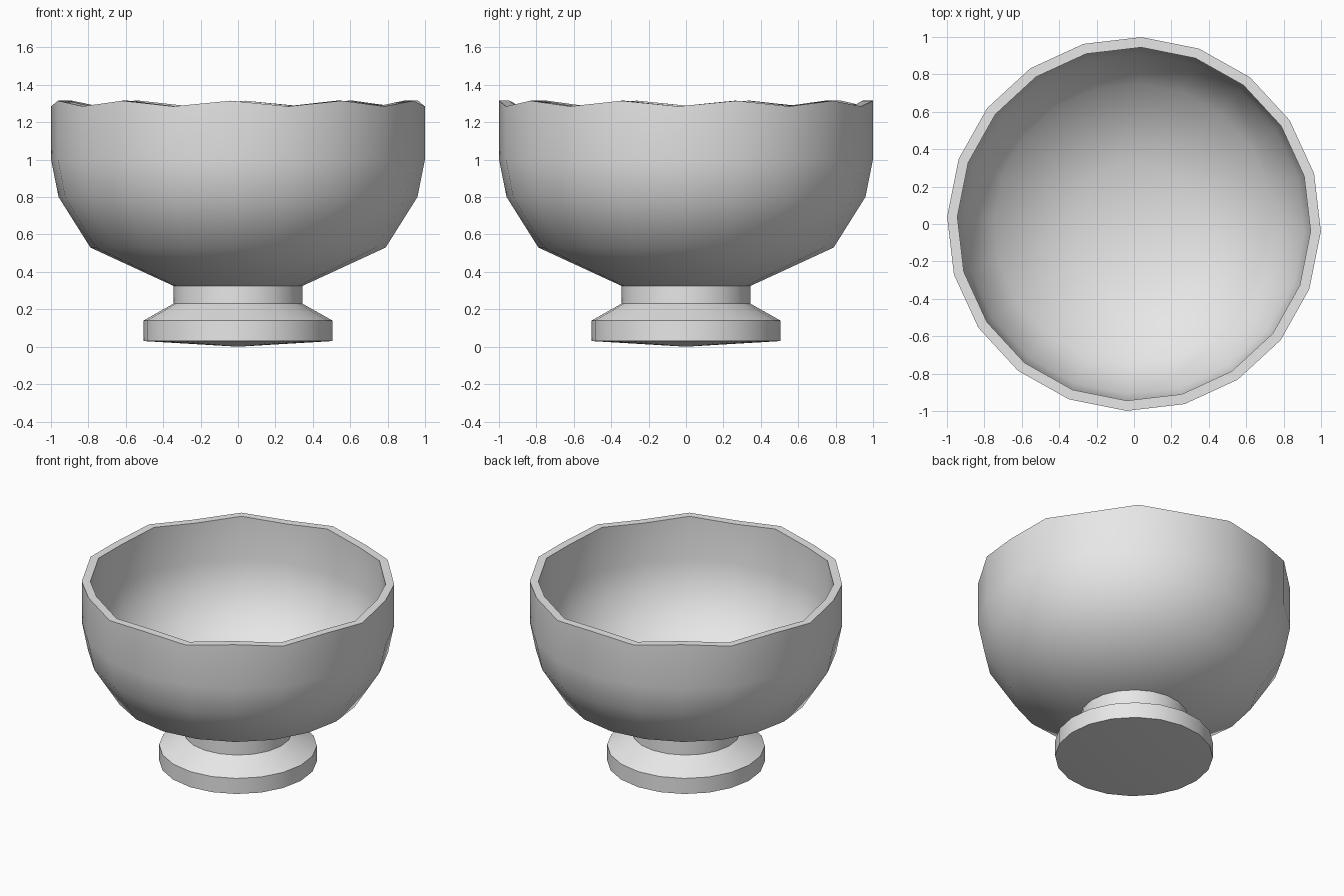
import bpy
import bmesh
from math import cos, sin, radians

SIDES = 20
START = radians(87.7)
RIM_WAVE = 0.03
RIM_TOP = 1.315

if "Cube" in bpy.data.objects:
    bpy.data.objects.remove(bpy.data.objects["Cube"], do_unlink=True)

grey = bpy.data.materials.new("plain grey")
grey.use_nodes = True
grey.diffuse_color = (0.8, 0.8, 0.8, 1)
grey.node_tree.nodes["Principled BSDF"].inputs["Base Color"].default_value = (0.8, 0.8, 0.8, 1)


def lathe(name, profile):
    """Turn (radius, height) points around z; points at RIM_TOP get a wavy edge."""
    bm = bmesh.new()
    rings = []
    for r, z in profile:
        if r == 0:
            rings.append([bm.verts.new((0, 0, z))] * SIDES)
            continue
        ring = []
        for k in range(SIDES):
            a = START + radians(360 / SIDES) * k
            dip = RIM_WAVE if z == RIM_TOP and k % 2 else 0
            ring.append(bm.verts.new((r * cos(a), r * sin(a), z - dip)))
        rings.append(ring)
    for low, high in zip(rings, rings[1:]):
        for k in range(SIDES):
            n = (k + 1) % SIDES
            corners = dict.fromkeys((low[k], low[n], high[n], high[k]))
            bm.faces.new(list(corners))
    bmesh.ops.recalc_face_normals(bm, faces=bm.faces)
    mesh = bpy.data.meshes.new(name)
    bm.to_mesh(mesh)
    bm.free()
    mesh.materials.append(grey)
    obj = bpy.data.objects.new(name, mesh)
    bpy.context.collection.objects.link(obj)
    bpy.ops.object.select_all(action='DESELECT')
    obj.select_set(True)
    bpy.context.view_layer.objects.active = obj
    bpy.ops.object.shade_smooth_by_angle(angle=radians(40))
    return obj


# Bowl: outer wall up to the scalloped rim, then down the inner wall
lathe("bowl", [
    (0, 0.325), (0.345, 0.325), (0.79, 0.53), (0.96, 0.80), (1.0, 1.0), (1.0, RIM_TOP),
    (0.945, RIM_TOP), (0.945, 1.01), (0.91, 0.82), (0.75, 0.575), (0.33, 0.375), (0, 0.375),
])

# Foot: slightly pointed underside, disc edge, bevel and neck
lathe("foot", [(0, 0), (0.505, 0.03), (0.505, 0.14), (0.345, 0.23), (0.345, 0.325)])
